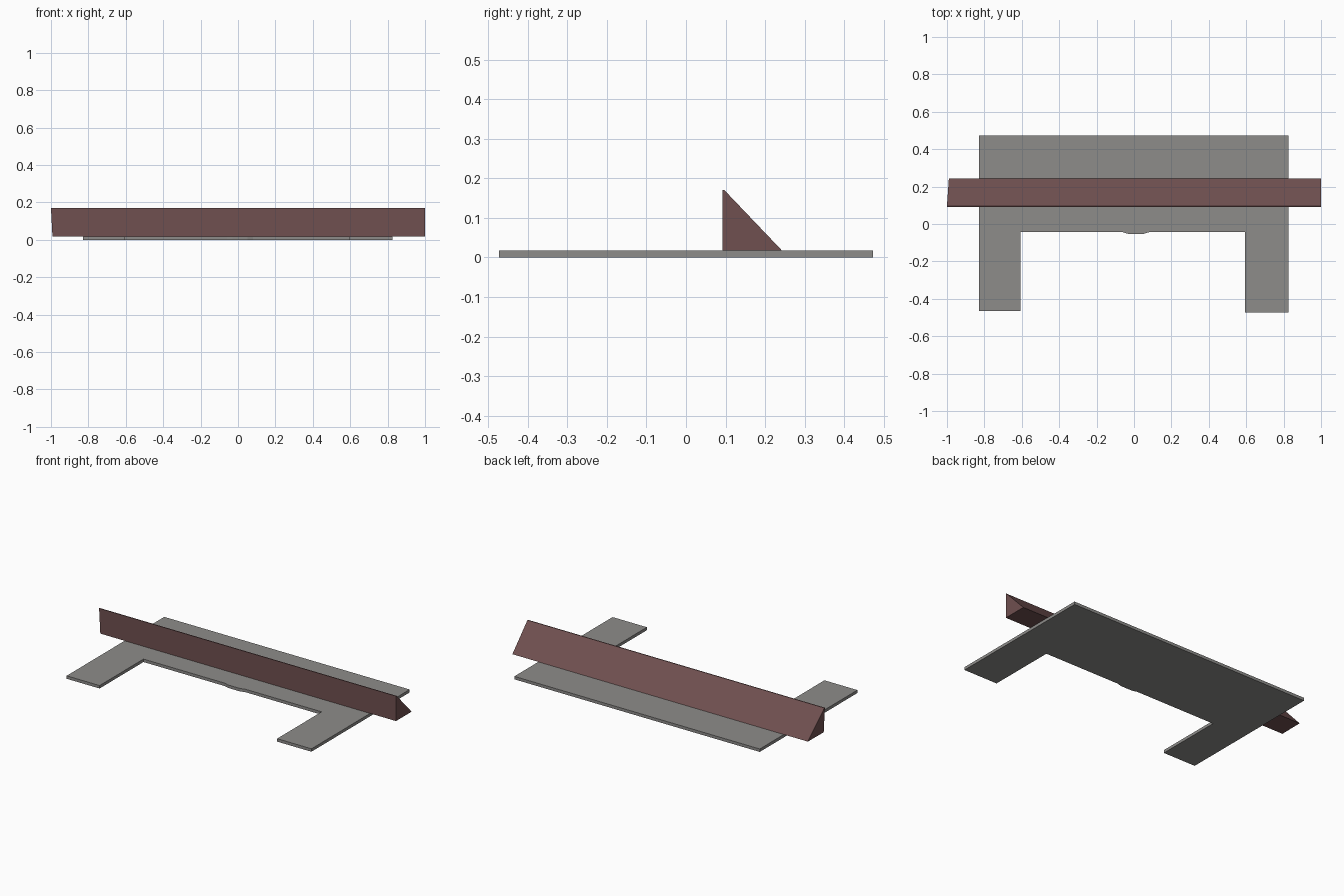
import bpy
import bmesh
from mathutils import Vector

if "Cube" in bpy.data.objects:
    bpy.data.objects.remove(bpy.data.objects["Cube"])


def material(name, rgb):
    m = bpy.data.materials.new(name)
    m.diffuse_color = (*rgb, 1.0)
    m.use_nodes = True
    m.node_tree.nodes["Principled BSDF"].inputs["Base Color"].default_value = m.diffuse_color
    return m


def extrude(name, start, end, mat):
    """Solid between two matching outlines."""
    bm = bmesh.new()
    a = [bm.verts.new(Vector(p)) for p in start]
    b = [bm.verts.new(Vector(p)) for p in end]
    bm.faces.new(a)
    bm.faces.new(b[::-1])
    n = len(a)
    for i in range(n):
        j = (i + 1) % n
        bm.faces.new((a[i], b[i], b[j], a[j]))
    bmesh.ops.recalc_face_normals(bm, faces=bm.faces[:])
    mesh = bpy.data.meshes.new(name)
    bm.to_mesh(mesh)
    bm.free()
    mesh.materials.append(mat)
    obj = bpy.data.objects.new(name, mesh)
    bpy.context.collection.objects.link(obj)
    return obj


grey = material("concrete grey", (0.27, 0.265, 0.255))
brown = material("reddish brown", (0.16, 0.08, 0.08))

# Flat U-shaped base with a small lip in the middle of its front edge
T = 0.018
outline = [(-0.828, 0.473), (-0.828, -0.466), (-0.606, -0.466), (-0.606, -0.044),
           (-0.06, -0.044), (-0.03, -0.053), (0.05, -0.053), (0.08, -0.044),
           (0.594, -0.044), (0.594, -0.472), (0.825, -0.472), (0.825, 0.473)]
extrude("base_plate", [(x, y, 0) for x, y in outline],
        [(x, y, T) for x, y in outline], grey)

# Long wedge: upright front, sloping back, left end slightly slanted
left = [(-0.992, 0.092, T), (-1.0, 0.092, 0.17), (-1.0, 0.097, 0.17), (-0.99, 0.242, T)]
right = [(1.0, y, z) for _, y, z in left]
extrude("sloped_beam", left, right, brown)
